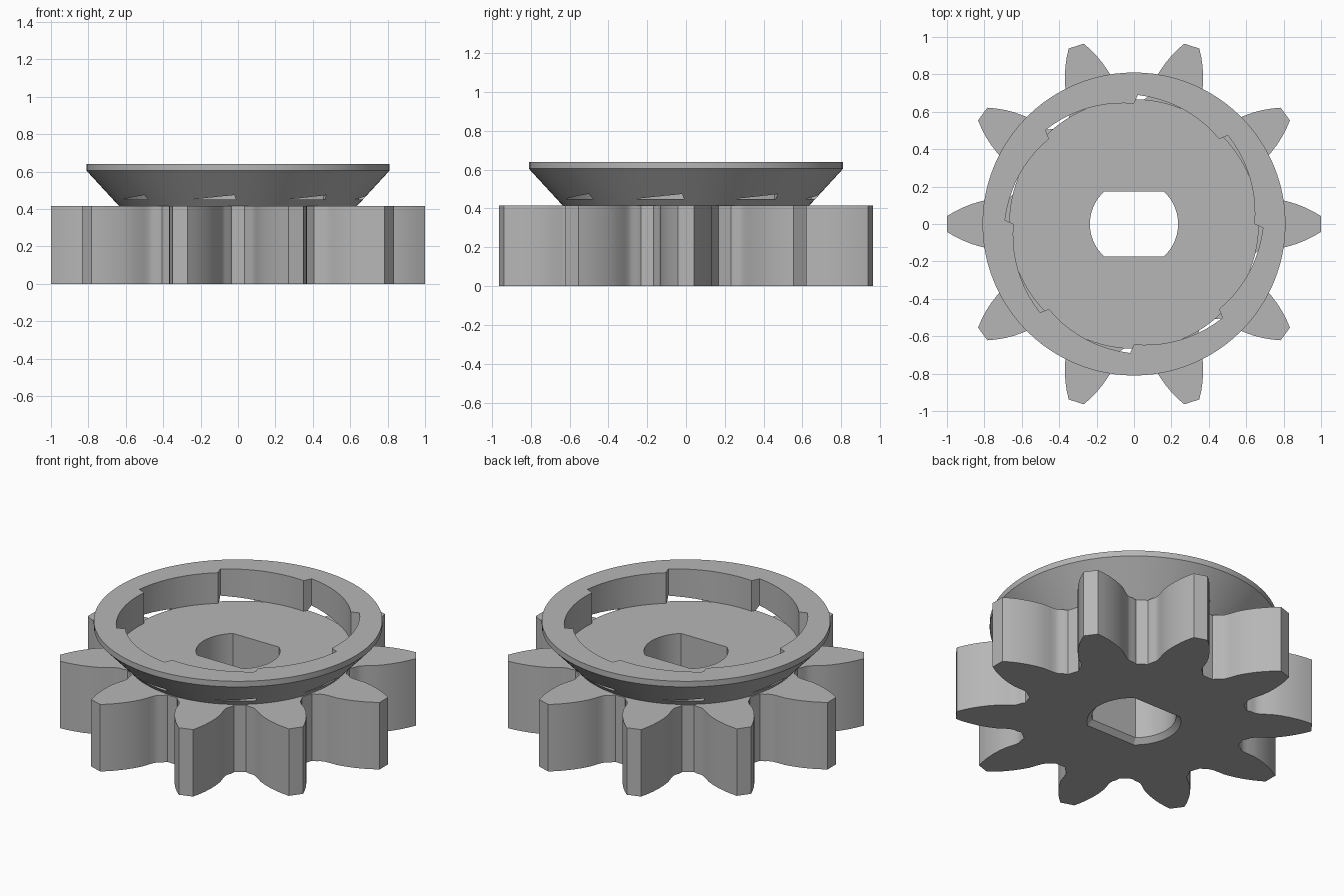
import bpy, bmesh
from math import sin, cos, pi, radians, atan2, hypot, asin

if "Cube" in bpy.data.objects:
    bpy.data.objects.remove(bpy.data.objects["Cube"], do_unlink=True)

grey = bpy.data.materials.new("plain_grey")
grey.use_nodes = True
grey.diffuse_color = (0.47, 0.47, 0.47, 1)
grey.node_tree.nodes["Principled BSDF"].inputs["Base Color"].default_value = grey.diffuse_color


def loft(name, sections):
    """Closed solid through (outline, height) sections with equal point counts."""
    bm = bmesh.new()
    rings = [[bm.verts.new((x, y, z)) for x, y in outline] for outline, z in sections]
    n = len(rings[0])
    for a, b in zip(rings, rings[1:]):
        for i in range(n):
            j = (i + 1) % n
            bm.faces.new((a[i], a[j], b[j], b[i]))
    bm.faces.new(rings[0][::-1])
    bm.faces.new(rings[-1])
    mesh = bpy.data.meshes.new(name)
    bm.to_mesh(mesh)
    bm.free()
    mesh.materials.append(grey)
    obj = bpy.data.objects.new(name, mesh)
    bpy.context.collection.objects.link(obj)
    return obj


def activate(obj):
    bpy.ops.object.select_all(action='DESELECT')
    obj.select_set(True)
    bpy.context.view_layer.objects.active = obj


def cut(obj, cutter):
    mod = obj.modifiers.new("cut", 'BOOLEAN')
    mod.operation = 'DIFFERENCE'
    mod.solver = 'EXACT'
    mod.object = cutter
    activate(obj)
    bpy.ops.object.modifier_apply(modifier=mod.name)


def polar(r, a):
    return (r * cos(a), r * sin(a))


def circle(r, n=96):
    return [polar(r, 2 * pi * i / n) for i in range(n)]


# Gear outline: half a tooth as (distance along axis, half width), mirrored and repeated
flank = [(1.0, .042), (.96, .066), (.92, .086), (.87, .106), (.82, .121), (.77, .131),
         (.72, .132), (.69, .134), (.667, .141), (.65, .155)]
half = [(hypot(x, y), atan2(y, x)) for x, y in flank] + [(.645, radians(15))]
TEETH = 10
gear_outline = []
for k in range(TEETH):
    axis = 2 * pi * k / TEETH
    gear_outline += [polar(r, axis - a) for r, a in reversed(half)]
    gear_outline += [polar(r, axis + a) for r, a in half]
gear = loft("gear_body", [(gear_outline, 0), (gear_outline, .415)])

# Flared collar with a short vertical rim
collar = loft("flared_collar", [(circle(.626), .405), (circle(.81), .605), (circle(.81), .64)])

# Ratchet pocket: eight ramps, each ending in a step; it breaks through the cone as slits
pocket_outline = []
STEPS, RAMP = 8, 10
for k in range(STEPS):
    for i in range(RAMP + 1):
        t = i / RAMP
        angle = 2 * pi * k / STEPS + radians(43.3) * t
        pocket_outline.append(polar(.643 + .047 * t, angle))
pocket = loft("pocket_cutter", [(pocket_outline, .45), (pocket_outline, .8)])
cut(collar, pocket)


# Shaft hole with two flats and a chamfered lower edge
def double_d(grow):
    r, flat = .236 + grow, .175 + grow
    a = asin(flat / r)
    right = [polar(r, -a + 2 * a * i / 16) for i in range(17)]
    return right + [(-x, -y) for x, y in right]


hole = loft("hole_cutter", [(double_d(.056), -.03), (double_d(0), .03), (double_d(0), .8)])
cut(gear, hole)
cut(collar, hole)

for cutter in (pocket, hole):
    bpy.data.objects.remove(cutter, do_unlink=True)

for part in (gear, collar):
    activate(part)
    bpy.ops.object.shade_smooth_by_angle(angle=radians(25))
